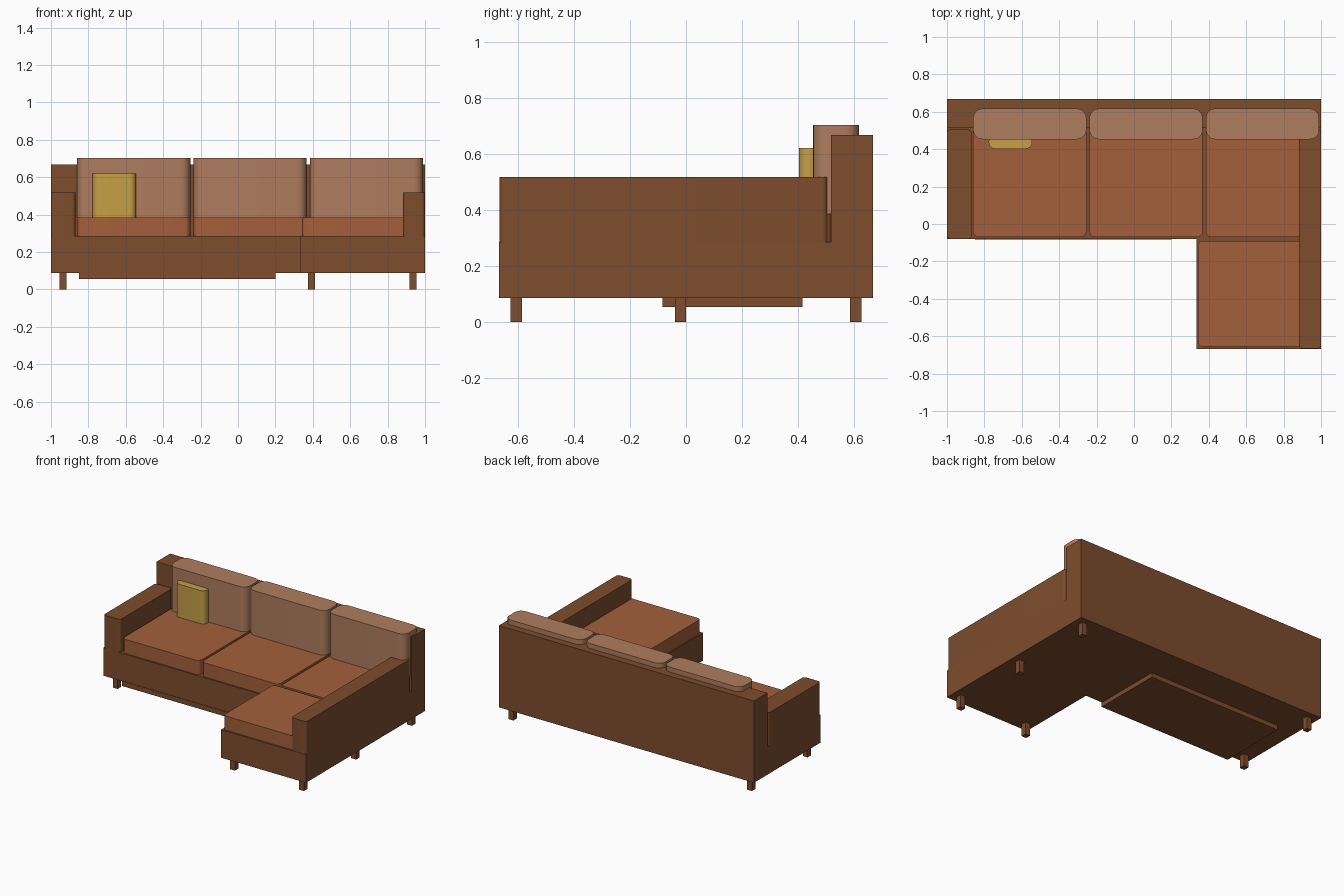
import bpy, bmesh

if "Cube" in bpy.data.objects:
    bpy.data.objects.remove(bpy.data.objects["Cube"])


def linear(c):
    c /= 255
    return c / 12.92 if c <= 0.04045 else ((c + 0.055) / 1.055) ** 2.4


def material(name, r, g, b):
    m = bpy.data.materials.new(name)
    m.diffuse_color = (linear(r), linear(g), linear(b), 1)
    m.use_nodes = True
    m.node_tree.nodes["Principled BSDF"].inputs["Base Color"].default_value = m.diffuse_color
    return m


FRAME = material("brown frame", 125, 77, 45)
SEAT = material("rust seat", 164, 96, 59)
BACK = material("tan back cushion", 175, 125, 94)
PILLOW = material("mustard pillow", 197, 160, 70)


def block(name, mat, x, y, z, radius=0.0, segments=6):
    """Box between the given limits, with optionally rounded vertical edges."""
    bm = bmesh.new()
    bmesh.ops.create_cube(bm, size=1)
    for v in bm.verts:
        for i, (lo, hi) in enumerate((x, y, z)):
            v.co[i] = lo if v.co[i] < 0 else hi
    if radius:
        upright = [e for e in bm.edges
                   if abs(e.verts[0].co.z - e.verts[1].co.z) > 1e-4]
        bmesh.ops.bevel(bm, geom=upright, offset=radius, segments=segments,
                        profile=0.5, affect='EDGES')
    bmesh.ops.recalc_face_normals(bm, faces=bm.faces)
    mesh = bpy.data.meshes.new(name)
    bm.to_mesh(mesh)
    bm.free()
    mesh.materials.append(mat)
    ob = bpy.data.objects.new(name, mesh)
    bpy.context.collection.objects.link(ob)
    if radius:
        bpy.ops.object.select_all(action='DESELECT')
        ob.select_set(True)
        bpy.context.view_layer.objects.active = ob
        bpy.ops.object.shade_smooth_by_angle()
    return ob


# Base: long seat section and chaise section
block("main_base", FRAME, (-1, 1), (-0.08, 0.667), (0.087, 0.285))
block("chaise_base", FRAME, (0.333, 1), (-0.667, -0.08), (0.087, 0.285))
block("under_drawer", FRAME, (-0.85, 0.2), (-0.083, 0.415), (0.055, 0.09))

# Backrest and arms
block("backrest", FRAME, (-1, 1), (0.517, 0.667), (0.285, 0.667))
block("left_arm", FRAME, (-1, -0.868), (-0.08, 0.505), (0.285, 0.518), 0.02)
block("right_arm", FRAME, (0.882, 1), (-0.665, 0.505), (0.285, 0.518), 0.02)

# Seat and back cushions
for i, x in enumerate((-0.86, -0.238, 0.385)):
    span = (x, x + 0.605)
    block(f"seat_cushion_{i + 1}", SEAT, span, (-0.07, 0.517), (0.285, 0.385), 0.03)
    block(f"back_cushion_{i + 1}", BACK, span, (0.453, 0.617), (0.385, 0.702), 0.05)
block("chaise_cushion", SEAT, (0.342, 0.99), (-0.655, -0.09), (0.285, 0.385), 0.025)

# Throw pillow leaning on the first back cushion
block("throw_pillow", PILLOW, (-0.777, -0.545), (0.402, 0.475), (0.385, 0.62), 0.034)

# Legs
for i, (x, y) in enumerate(((-0.935, 0.605), (-0.935, -0.02), (0.935, 0.605),
                            (0.935, -0.02), (0.935, -0.605), (0.394, -0.605))):
    block(f"leg_{i + 1}", FRAME, (x - 0.019, x + 0.019), (y - 0.02, y + 0.02), (0, 0.09))
